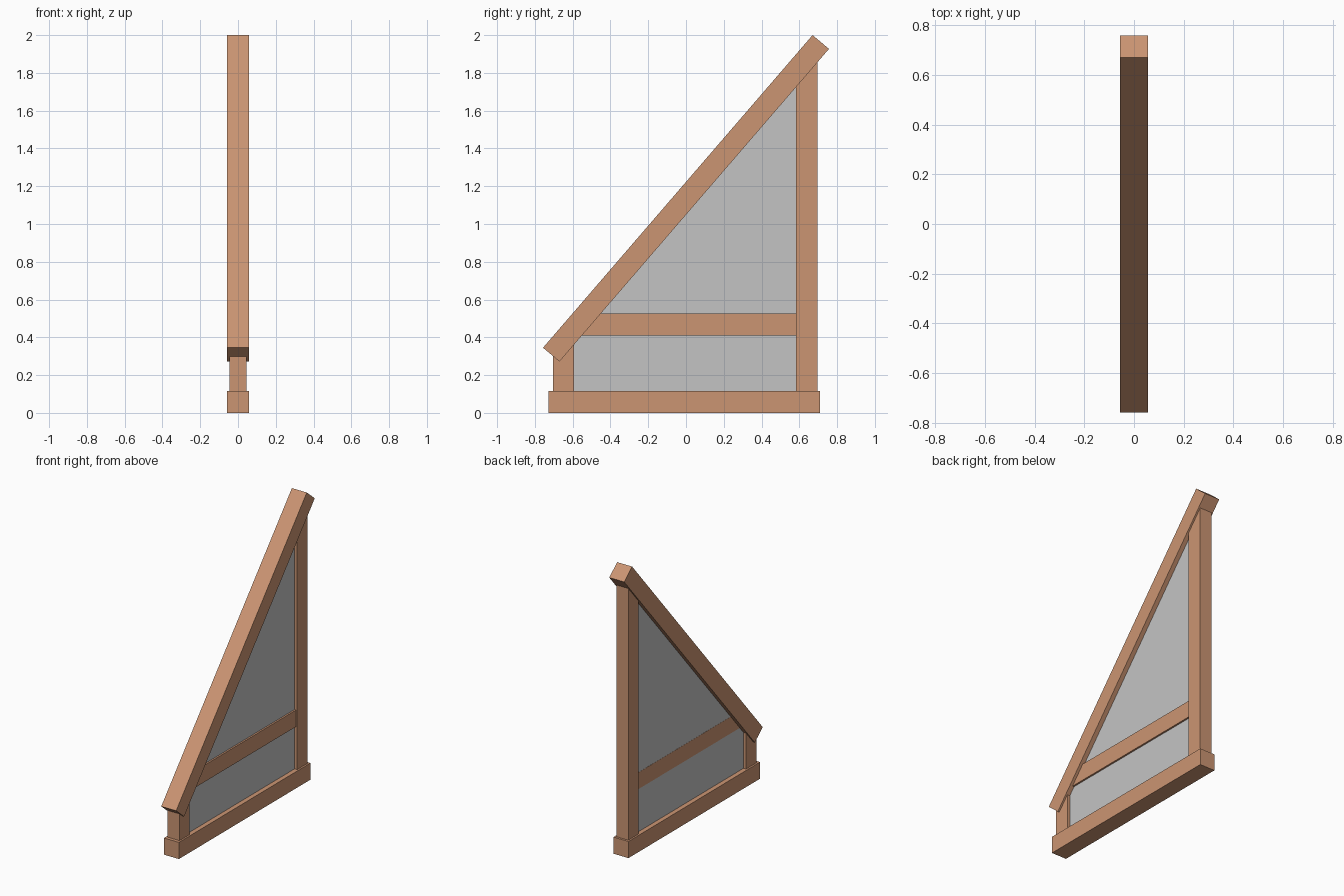
import bpy, bmesh

cube = bpy.data.objects.get("Cube")
if cube:
    bpy.data.objects.remove(cube, do_unlink=True)


def material(name, colour):
    mat = bpy.data.materials.new(name)
    mat.use_nodes = True
    mat.diffuse_color = colour
    mat.node_tree.nodes["Principled BSDF"].inputs["Base Color"].default_value = colour
    return mat


wood = material("warm wood", (0.60, 0.30, 0.17, 1))
pane = material("grey pane", (0.55, 0.55, 0.55, 1))


def prism(name, profile, x0, x1, mat):
    """Extrude a (y, z) outline from x0 to x1."""
    bm = bmesh.new()
    face = bm.faces.new([bm.verts.new((x0, y, z)) for y, z in profile])
    side = bmesh.ops.extrude_face_region(bm, geom=[face])["geom"]
    moved = [v for v in side if isinstance(v, bmesh.types.BMVert)]
    bmesh.ops.translate(bm, verts=moved, vec=(x1 - x0, 0, 0))
    bmesh.ops.recalc_face_normals(bm, faces=bm.faces)
    mesh = bpy.data.meshes.new(name)
    bm.to_mesh(mesh)
    bm.free()
    mesh.materials.append(mat)
    obj = bpy.data.objects.new(name, mesh)
    bpy.context.collection.objects.link(obj)
    return obj


# Underside of the sloping rafter
foot, head = (-0.67, 0.272), (0.757, 1.927)
slope = (head[1] - foot[1]) / (head[0] - foot[0])


def under(y):
    return foot[1] + slope * (y - foot[0])


def under_y(z):
    return foot[0] + (z - foot[1]) / slope


WIDE, POST, PANE = 0.057, 0.045, 0.025
front_in, back_in = -0.592, 0.582
base_top, rail_low, rail_high = 0.115, 0.41, 0.525

# Frame
prism("base_sill", [(-0.727, 0), (0.71, 0), (0.71, base_top), (-0.727, base_top)],
      -WIDE, WIDE, wood)
prism("sloping_rafter", [foot, head, (head[0] - 0.087, 2.0), (foot[0] - 0.087, 0.345)],
      -WIDE, WIDE, wood)
prism("front_post", [(-0.703, base_top), (front_in, base_top),
                     (front_in, under(front_in) + 0.02), (-0.703, 0.31)],
      -POST, POST, wood)
prism("back_post", [(back_in, base_top), (0.695, base_top),
                    (0.695, under(0.695)), (back_in, under(back_in))],
      -POST, POST, wood)
prism("middle_rail", [(under_y(rail_low), rail_low), (back_in, rail_low),
                      (back_in, rail_high), (under_y(rail_high), rail_high)],
      -PANE - 0.001, PANE + 0.012, wood)

# Infill panel
prism("infill_pane", [(front_in, base_top), (back_in, base_top),
                      (back_in, under(back_in)), (front_in, under(front_in))],
      -PANE, PANE, pane)
